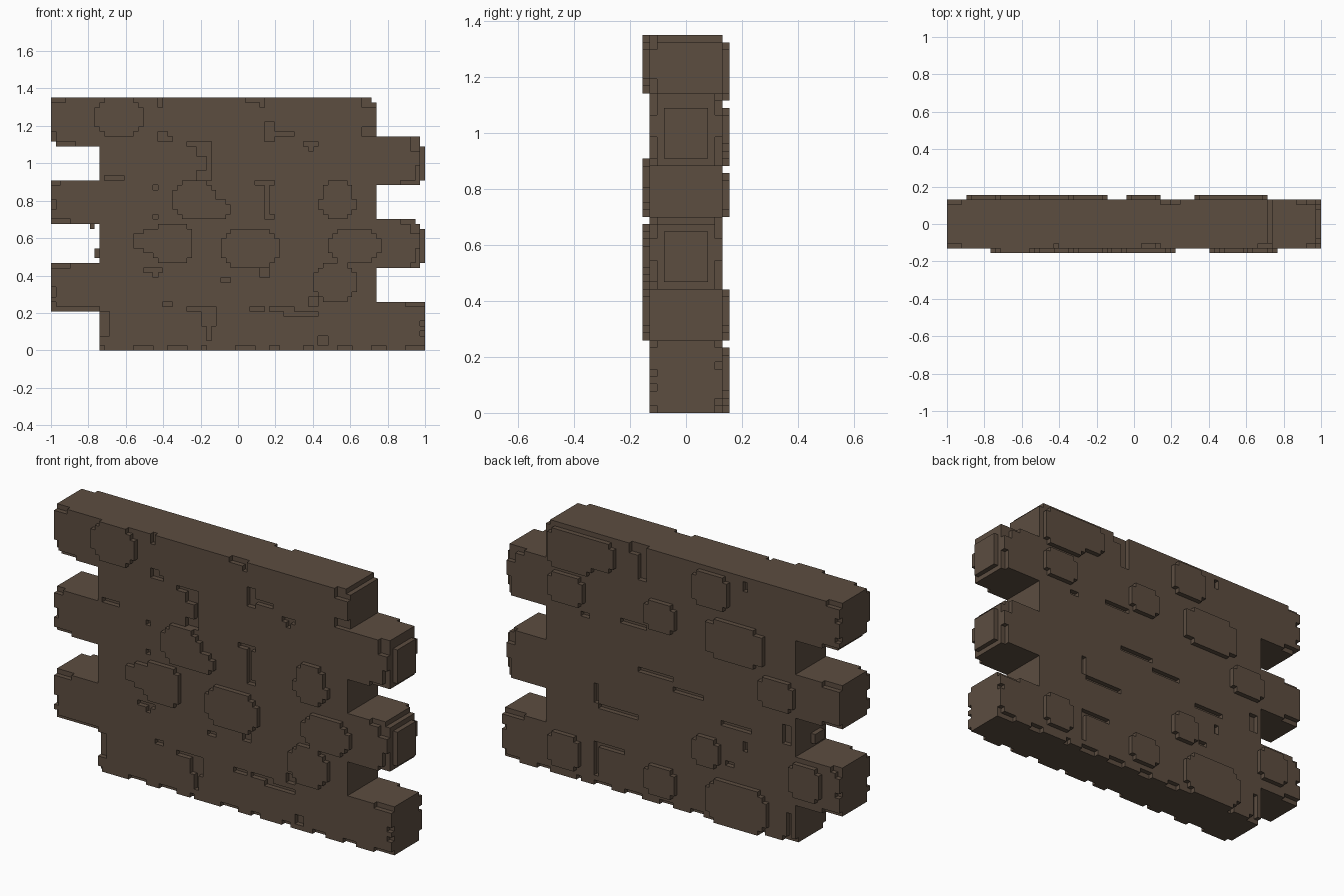
import bpy
import bmesh
import random
from mathutils import Vector

random.seed(4)
if "Cube" in bpy.data.objects:
    bpy.data.objects.remove(bpy.data.objects["Cube"], do_unlink=True)

# Block grid: columns along x, layers along y, rows along z
COLS, LAYERS, ROWS = 77, 12, 52
SIZE = 2 / COLS
FRONT, BACK = 1, LAYERS - 2   # outermost layers of the wall itself

stone_mat = bpy.data.materials.new("brown_stone")
stone_mat.use_nodes = True
colour = (0.107, 0.074, 0.051, 1)
stone_mat.diffuse_color = colour
stone_mat.node_tree.nodes["Principled BSDF"].inputs["Base Color"].default_value = colour


def box(i0, i1, k0, k1, j0=FRONT, j1=BACK + 1):
    return {(i, j, k) for i in range(i0, i1)
            for j in range(j0, j1) for k in range(k0, k1)}


def oval(i0, i1, k0, k1, layer, power=2.4):
    """One-block-thick rounded stone filling a rectangle of the grid."""
    ci, ck = (i0 + i1) / 2, (k0 + k1) / 2
    ri, rk = (i1 - i0) / 2, (k1 - k0) / 2
    return {(i, layer, k) for i, layer, k in box(i0, i1, k0, k1, layer, layer + 1)
            if (abs(i + .5 - ci) / ri) ** power + (abs(k + .5 - ck) / rk) ** power <= 1.05}


def build(name, cells, solid):
    """Mesh the exposed block sides of one part."""
    bm = bmesh.new()
    corners = {}

    def vert(p):
        if p not in corners:
            corners[p] = bm.verts.new(((p[0] - COLS / 2) * SIZE,
                                       (p[1] - LAYERS / 2) * SIZE, p[2] * SIZE))
        return corners[p]

    for cell in sorted(cells):
        for axis in range(3):
            u, v = (axis + 1) % 3, (axis + 2) % 3
            for side in (0, 1):
                near = list(cell)
                near[axis] += 2 * side - 1
                if tuple(near) in solid:
                    continue
                ring = []
                for a, b in ((0, 0), (1, 0), (1, 1), (0, 1)):
                    p = list(cell)
                    p[axis] += side
                    p[u] += a
                    p[v] += b
                    ring.append(vert(tuple(p)))
                bm.faces.new(ring if side else ring[::-1])
    mesh = bpy.data.meshes.new(name)
    bm.to_mesh(mesh)
    bm.free()
    mesh.materials.append(stone_mat)
    obj = bpy.data.objects.new(name, mesh)
    bpy.context.collection.objects.link(obj)


# Wall core with interlocking end bricks
LEFT_END, RIGHT_END = 10, 67
wall = box(LEFT_END, RIGHT_END, 0, ROWS)
right_bricks = [(0, 10), (17, 27), (34, 44)]
left_bricks = [(8, 18), (26, 35), (42, 52)]
for low, high in right_bricks:
    wall |= box(RIGHT_END, COLS, low, high)
for low, high in left_bricks:
    wall |= box(0, LEFT_END, low, high)
wall |= box(8, 9, 25, 26, 3, 6) | box(9, 10, 19, 21, 3, 6)

# Worn ends of the upper two right bricks
for low, high in right_bricks[1:]:
    end = COLS - 1
    wall -= box(end, COLS, low, high) - box(end, COLS, low + 1, high - 2, 3, 9)
    for j in (FRONT, BACK):
        wall -= box(end - 1, COLS, low, low + 4, j, j + 1)
        wall -= box(end - 2, COLS, high - 3, high, j, j + 1)
wall -= box(75, 77, 26, 27)
wall -= box(66, 67, 51, 52)
wall -= box(0, 1, 42, 43)

# Chipped edges where bricks end
for bricks, tip, inward in ((left_bricks, 0, 1), (right_bricks, COLS - 1, -1)):
    for low, high in bricks:
        for j in (FRONT, BACK):
            for k in range(low, high):
                if random.random() < .25 or k in (low, high - 1):
                    wall.discard((tip, j, k))
            for k in (low, high - 1):
                for step in range(random.randint(2, 5)):
                    wall.discard((tip + inward * step, j, k))

# Chips along the foot and the crown
for j in (FRONT, BACK):
    for start in range(LEFT_END, COLS, 7):
        run = random.randint(1, 4)
        wall -= box(start, start + run, 0, 1, j, j + 1)
for start, run, depth in ((22, 1, 2), (40, 4, 1), (43, 1, 2), (64, 3, 2)):
    wall -= box(start, start + run, ROWS - depth, ROWS, FRONT, FRONT + 1)
wall -= box(64, 67, 44, 46, FRONT, FRONT + 1)

# Mortar cracks: column range and row range
front_cracks = [
    (28, 33, 42, 43), (30, 33, 40, 42), (32, 33, 37, 40), (30, 33, 35, 37),
    (44, 46, 43, 47), (46, 50, 44, 45), (22, 25, 43, 44), (22, 24, 44, 45),
    (52, 55, 42, 43), (53, 54, 41, 43), (11, 15, 35, 36), (21, 22, 33, 34),
    (21, 22, 27, 28), (42, 46, 34, 35), (44, 45, 28, 34), (44, 46, 27, 28),
    (19, 23, 16, 17), (21, 22, 15, 16), (35, 37, 14, 15), (43, 45, 15, 17),
    (23, 25, 9, 10), (28, 34, 8, 9), (31, 34, 5, 8), (32, 33, 2, 5),
    (41, 44, 8, 9), (45, 50, 8, 9), (48, 55, 7, 8), (53, 55, 9, 11),
    (55, 57, 1, 3), (0, 10, 8, 9), (10, 12, 3, 8),
]
back_cracks = [
    (44, 46, 45, 52), (46, 48, 50, 52), (55, 56, 17, 21), (46, 55, 16, 17),
    (38, 46, 26, 27), (31, 38, 24, 25), (49, 56, 8, 9), (55, 56, 2, 8),
    (44, 50, 35, 36), (20, 27, 20, 21), (21, 22, 16, 18), (24, 26, 12, 13),
    (21, 22, 49, 51), (11, 12, 0, 6), (11, 13, 20, 24), (57, 59, 34, 35),
]
for cracks, layer in ((front_cracks, FRONT), (back_cracks, BACK)):
    for crack in cracks:
        wall -= box(*crack, layer, layer + 1)

# Raised stones on each side
F, B = FRONT - 1, BACK + 1
front_stones = set()
for area in ((9, 19, 44, 52), (25, 34, 27, 35), (29, 37, 27, 31), (17, 29, 20, 25),
             (21, 29, 18, 26), (35, 47, 17, 25), (56, 62, 27, 35), (55, 63, 28, 32),
             (57, 68, 18, 25), (54, 63, 10, 18)):
    front_stones |= oval(*area, F)
back_stones = set()
for area in ((51, 63, 45, 51), (56, 66, 43, 51), (58, 66, 36, 42), (37, 44, 36, 42),
             (25, 33, 44, 51), (17, 30, 34, 42), (10, 18, 27, 33), (59, 66, 2, 9),
             (27, 33, 11, 17), (37, 44, 2, 8), (16, 30, 0, 9), (4, 11, 10, 17)):
    back_stones |= oval(*area, B, 3)

# Keep the wall whole behind every stone
wall |= {(i, FRONT, k) for i, j, k in front_stones}
wall |= {(i, BACK, k) for i, j, k in back_stones}

solid = wall | front_stones | back_stones
build("wall", wall, solid)
build("front_stones", front_stones, solid)
build("back_stones", back_stones, solid)
